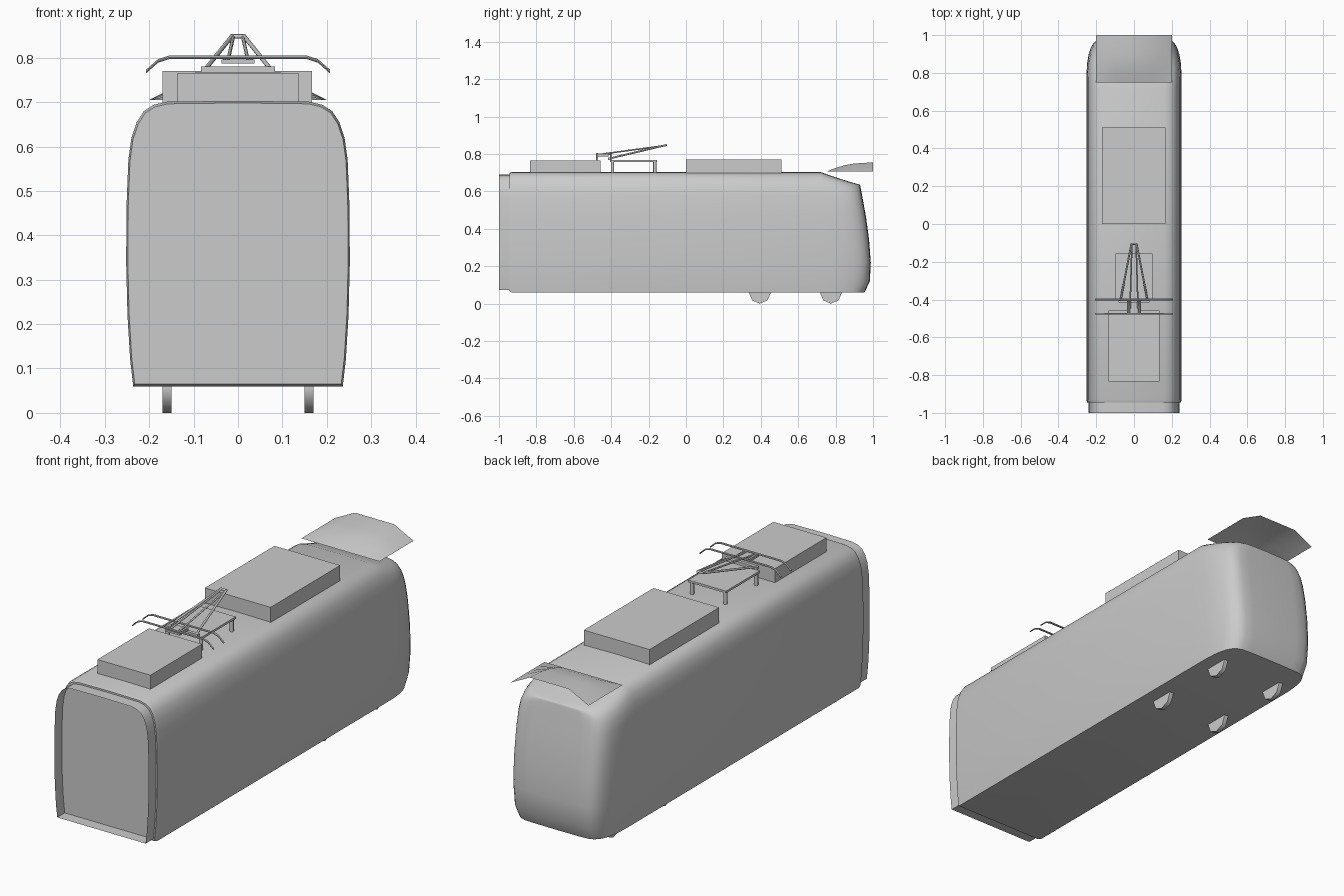
import bpy, bmesh, math
from mathutils import Vector

if "Cube" in bpy.data.objects:
    bpy.data.objects.remove(bpy.data.objects["Cube"], do_unlink=True)

grey = bpy.data.materials.new("plain grey")
grey.use_nodes = True
grey.diffuse_color = (0.6, 0.6, 0.6, 1)
grey.node_tree.nodes["Principled BSDF"].inputs["Base Color"].default_value = (0.6, 0.6, 0.6, 1)


def finish(name, bm, smooth=None):
    bmesh.ops.remove_doubles(bm, verts=bm.verts, dist=0.0002)
    bmesh.ops.recalc_face_normals(bm, faces=bm.faces)
    mesh = bpy.data.meshes.new(name)
    bm.to_mesh(mesh)
    bm.free()
    mesh.materials.append(grey)
    if smooth:
        mesh.shade_smooth()
        mesh.set_sharp_from_angle(angle=math.radians(smooth))
    ob = bpy.data.objects.new(name, mesh)
    bpy.context.collection.objects.link(ob)
    return ob


def box(name, lo, hi):
    bm = bmesh.new()
    bmesh.ops.create_cube(bm, size=1)
    for v in bm.verts:
        v.co = Vector([a + (b - a) * (c + 0.5) for a, b, c in zip(lo, hi, v.co)])
    return finish(name, bm)


def rod(name, a, b, radius, sides=8):
    a, b = Vector(a), Vector(b)
    bm = bmesh.new()
    bmesh.ops.create_cone(bm, cap_ends=True, segments=sides, radius1=radius,
                          radius2=radius, depth=(b - a).length)
    turn = Vector((0, 0, 1)).rotation_difference(b - a)
    for v in bm.verts:
        v.co = turn @ v.co + (a + b) / 2
    return finish(name, bm, 50)


def loft(name, rings, closed=True, cap_first=False, smooth=35):
    bm = bmesh.new()
    rows = [[bm.verts.new(p) for p in ring] for ring in rings]
    n = len(rows[0])
    for r, s in zip(rows, rows[1:]):
        for i in range(n if closed else n - 1):
            j = (i + 1) % n
            bm.faces.new((r[i], r[j], s[j], s[i]))
    if cap_first:
        bm.faces.new(rows[0])
    return finish(name, bm, smooth)


def lerp(table, x):
    if x <= table[0][0]:
        return table[0][1]
    for (a, p), (b, q) in zip(table, table[1:]):
        if x <= b:
            return p + (q - p) * (x - a) / (b - a)
    return table[-1][1]


# Body cross-section, mirrored about the centre line
BOTTOM, TOP, NOSE = 0.06, 0.703, 0.72
half = [(0, BOTTOM), (0.236, BOTTOM), (0.243, 0.12), (0.249, 0.22), (0.252, 0.34),
        (0.251, 0.47), (0.247, 0.57), (0.24, 0.62), (0.228, 0.655), (0.212, 0.68),
        (0.19, 0.694), (0.16, 0.701), (0, TOP)]
section = half + [(-x, z) for x, z in half[-2:0:-1]]


def scaled(y, s):
    mid = (BOTTOM + TOP) / 2
    return [(x * s, y, mid + (z - mid) * s) for x, z in section]


# Sloping windscreen end: how far forward the nose reaches at each height
reach = [(0.06, 0.955), (0.08, 0.972), (0.12, 0.983), (0.2, 0.989), (0.3, 0.984),
         (0.45, 0.965), (0.64, 0.93), (TOP, 0.9)]


def nose_ring(t, width):
    ring = []
    for x, z in section:
        drop = 0.068 * t * max(0, (z - 0.45) / (TOP - 0.45))
        z -= drop
        ring.append((x * width, NOSE + (lerp(reach, z) - NOSE) * t, z))
    return ring


nose = [(0.3, 0.998), (0.5, 0.985), (0.68, 0.955), (0.8, 0.915), (0.89, 0.86),
        (0.95, 0.79), (0.985, 0.69), (0.995, 0.5), (1, 0)]
loft("body_shell", [scaled(-0.945, 0.985), scaled(-0.93, 1), scaled(NOSE, 1)]
     + [nose_ring(t, w) for t, w in nose], cap_first=True)

# Open connecting frame at the flat end
loft("end_frame", [scaled(-1, 0.96), scaled(-0.94, 0.96)])

# Thin arched hood over the windscreen
hood = []
for y, rise in [(0.75, 0), (0.8, 0.02), (0.85, 0.035), (0.9, 0.044), (1, 0.05)]:
    hood.append([(x, y, 0.705 + rise * k) for x, k in
                 [(-0.2, 0), (-0.1, 1), (0.1, 1), (0.2, 0)]])
loft("hood", hood, closed=False)

# Roof equipment
box("large_roof_box", (-0.17, 0, 0.695), (0.167, 0.51, 0.77))
box("small_roof_box", (-0.136, -0.835, 0.695), (0.136, -0.457, 0.766))
box("collector_base", (-0.097, -0.405, 0.757), (0.097, -0.155, 0.767))
for x in (-0.085, 0.085):
    for y in (-0.393, -0.167):
        rod("base_leg", (x, y, 0.695), (x, y, 0.758), 0.009)
box("hinge_bar", (-0.083, -0.416, 0.767), (0.083, -0.4, 0.78))

# Collector arms
for s in (-1, 1):
    rod("lower_arm", (s * 0.072, -0.408, 0.776), (s * 0.014, -0.105, 0.848), 0.005)
    rod("upper_arm", (s * 0.022, -0.475, 0.796), (s * 0.011, -0.105, 0.846), 0.004)
rod("arm_joint", (-0.017, -0.105, 0.848), (0.017, -0.105, 0.848), 0.005)
box("head_plate", (-0.037, -0.48, 0.787), (0.037, -0.415, 0.796))
for s in (-1, 1):
    rod("head_link", (s * 0.03, -0.475, 0.798), (s * 0.03, -0.4, 0.798), 0.004)

# Contact bows with drooping ends
bow = [(0, 0.801), (0.155, 0.801), (0.18, 0.793), (0.207, 0.769)]
bow = [(-x, z) for x, z in bow[:0:-1]] + bow
for y in (-0.475, -0.4):
    rings = [[(x, y + 0.005 * math.cos(a), z + 0.004 * math.sin(a))
              for a in [math.tau * k / 8 for k in range(8)]] for x, z in bow]
    loft("contact_bow", rings, cap_first=True)

# Wheels
for x in (-0.16, 0.16):
    for y in (0.395, 0.775):
        rod("wheel", (x - 0.01, y, 0.058), (x + 0.01, y, 0.058), 0.058)
